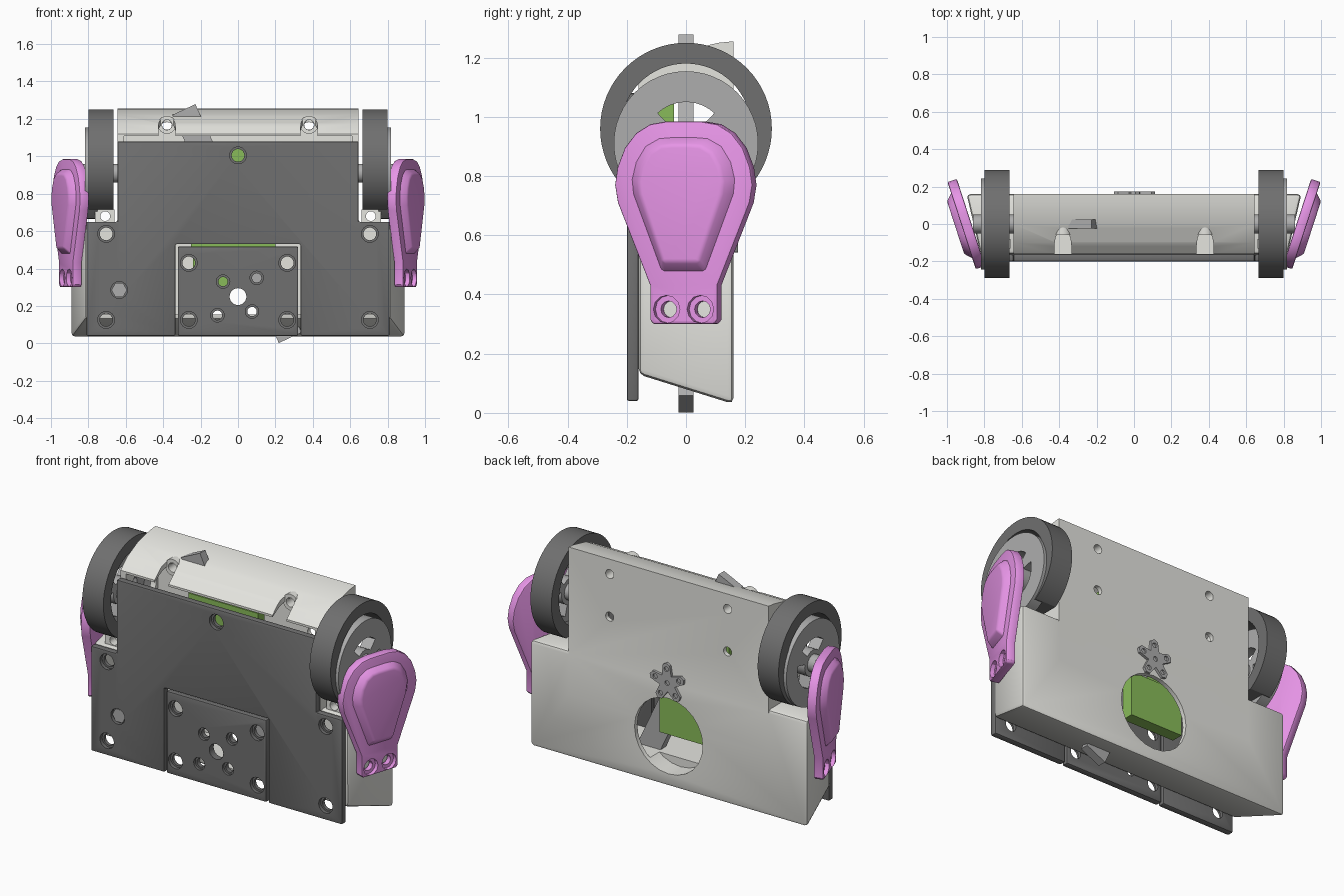
import bpy, bmesh, math
from mathutils import Matrix, Vector

if "Cube" in bpy.data.objects:
    bpy.data.objects.remove(bpy.data.objects["Cube"])


def mat(name, c):
    m = bpy.data.materials.new(name)
    m.diffuse_color = (*c, 1)
    m.use_nodes = True
    m.node_tree.nodes["Principled BSDF"].inputs["Base Color"].default_value = m.diffuse_color
    return m


LIGHT = mat("light_grey", (.78, .78, .74))
MID = mat("mid_grey", (.42, .42, .42))
DARK = mat("dark_grey", (.16, .16, .16))
PINK = mat("pink", (.8, .3, .8))
GREEN = mat("green", (.25, .5, .1))


def finish(name, bm, m=None):
    bmesh.ops.recalc_face_normals(bm, faces=bm.faces)
    me = bpy.data.meshes.new(name)
    bm.to_mesh(me)
    bm.free()
    ob = bpy.data.objects.new(name, me)
    bpy.context.collection.objects.link(ob)
    if m:
        me.materials.append(m)
    return ob


def place(axis, a, b, d):
    return {'x': (d, a, b), 'y': (a, d, b), 'z': (a, b, d)}[axis]


def loft(bm, axis, p0, d0, p1, d1):
    lo = [bm.verts.new(place(axis, a, b, d0)) for a, b in p0]
    hi = [bm.verts.new(place(axis, a, b, d1)) for a, b in p1]
    bm.faces.new(lo)
    bm.faces.new(hi)
    n = len(lo)
    for i in range(n):
        bm.faces.new((lo[i], lo[(i + 1) % n], hi[(i + 1) % n], hi[i]))


def prism(name, axis, polys, d0, d1, m=None):
    bm = bmesh.new()
    for p in polys:
        loft(bm, axis, p, d0, p, d1)
    return finish(name, bm, m)


def circle(a, b, r, n=24):
    return [(a + r * math.cos(2 * math.pi * i / n), b + r * math.sin(2 * math.pi * i / n)) for i in range(n)]


def rect(a0, a1, b0, b1):
    return [(a0, b0), (a1, b0), (a1, b1), (a0, b1)]


def mirrored(half):
    return half + [(-a, b) for a, b in reversed(half)]


def apply(ob, mod):
    bpy.ops.object.select_all(action='DESELECT')
    bpy.context.view_layer.objects.active = ob
    ob.select_set(True)
    bpy.ops.object.modifier_apply(modifier=mod.name)


def boolean(ob, other, op='DIFFERENCE'):
    mod = ob.modifiers.new("cut", 'BOOLEAN')
    mod.operation, mod.object, mod.solver = op, other, 'EXACT'
    apply(ob, mod)
    bpy.data.objects.remove(other)


def bevel(ob, w, seg=2):
    mod = ob.modifiers.new("bevel", 'BEVEL')
    mod.width, mod.segments, mod.limit_method = w, seg, 'ANGLE'
    mod.angle_limit = math.radians(40)
    apply(ob, mod)


def smooth(ob):
    bpy.ops.object.select_all(action='DESELECT')
    bpy.context.view_layer.objects.active = ob
    ob.select_set(True)
    bpy.ops.object.shade_smooth_by_angle(angle=math.radians(30))


def bore(ob, spots, r, y0, y1):
    boolean(ob, prism("cutter", 'y', [circle(a, b, r) for a, b in spots], y0, y1))


# Body shell: tapered lower box joined to the upper box with a sloped roof
bm = bmesh.new()
loft(bm, 'y', rect(-.82, .82, .13, .65), -.16, rect(-.895, .895, .03, .65), .16)
body = finish("body_shell", bm, LIGHT)
bevel(body, .02)
roof = [(.16, 1.255), (.11, 1.25), (0, 1.225), (-.1, 1.175), (-.16, 1.12)]
boolean(body, prism("upper", 'x', [[(-.16, .4), (.16, .4)] + roof], -.645, .645), 'UNION')
# Hollow inside, open at the front
boolean(body, prism("cutter", 'y', [rect(-.79, .79, .155, .62)], -.3, .135))
boolean(body, prism("cutter", 'x', [[(-.3, .5), (.135, .5), (.135, 1.225), (.1, 1.222),
                                     (0, 1.195), (-.1, 1.145), (-.3, 1.02)]], -.61, .61))
# Axle openings, round rear window, rear screw holes, roof screw notches
boolean(body, prism("cutter", 'x', [circle(0, .97, .12)], -.7, .7))
bore(body, [(0, .325)], .22, .05, .3)
bore(body, [(s * .38, z) for s in (1, -1) for z in (.92, 1.168)], .026, .05, .3)
boolean(body, prism("cutter", 'z', [[(s * .38 + .045 * math.cos(t), -.12 + .095 * math.sin(t))
                                     for t in [math.pi * i / 12 for i in range(13)]]
                                    + [(s * .38 - .045, -.3), (s * .38 + .045, -.3)]
                                    for s in (1, -1)], 1.0, 1.4))
smooth(body)

# Screw posts under the roof
posts = prism("screw_posts", 'y', [circle(s * .38, 1.168, .048) for s in (1, -1)], -.06, .14, LIGHT)
bore(posts, [(s * .38, 1.168) for s in (1, -1)], .027, -.3, .3)
smooth(posts)

# Front plate with the lower notch
plate = prism("front_plate", 'y', [mirrored([(.335, .04), (.81, .04), (.81, .65),
                                             (.645, .65), (.645, 1.08)])[:5]
                                   + [(-.645, 1.08), (-.645, .65), (-.81, .65), (-.81, .04),
                                      (-.335, .04), (-.335, .53), (.335, .53)]], -.2, -.16, DARK)
bevel(plate, .008, 2)
spots = [(s * .705, z) for s in (1, -1) for z in (.585, .125)] + [(0, 1.005), (-.635, .285)]
bore(plate, spots, .045, -.3, -.18)
bore(plate, spots, .034, -.3, 0)
smooth(plate)
prism("plate_screw", 'y', [circle(-.635, .285, .042, 6)], -.19, -.15, MID)

# Removable centre panel
panel = prism("centre_panel", 'y', [rect(-.322, .322, .04, .518)], -.2, -.16, DARK)
bevel(panel, .008, 2)
spots = [(s * .263, z) for s in (1, -1) for z in (.43, .125)]
small = [(-.08, .33), (.1, .35), (-.11, .15), (.075, .17)]
bore(panel, spots, .045, -.3, -.18)
bore(panel, spots, .034, -.3, 0)
bore(panel, small, .036, -.3, -.185)
bore(panel, small, .025, -.3, 0)
bore(panel, [(0, .25)], .045, -.3, 0)
smooth(panel)

# Inner boards and the diagonal bar poking out of top and bottom
prism("rear_board", 'y', [rect(-.24, .1, .3, .56)], .03, .1, GREEN)
prism("front_board", 'y', [rect(-.25, .2, .5, 1.07)], -.1, -.04, GREEN)
bar = prism("diagonal_bar", 'y', [rect(-.0675, .0675, -.673, .673)], -.025, .025, MID)
bar.matrix_world = Matrix.Translation((-.005, 0, .64)) @ Matrix.Rotation(math.radians(-25), 4, 'Y')
bar.data.transform(bar.matrix_world)
bar.matrix_world = Matrix()

# Star-shaped horn on the back
star = []
for i in range(5):
    for da, r in ((-.22, .105), (.0, .115), (.22, .105), (.628, .05)):
        t = 2 * math.pi * i / 5 + da + .25
        star.append((r * math.cos(t), .64 + r * math.sin(t)))
horn = prism("star_horn", 'y', [star], .15, .175, MID)
bore(horn, [(.08 * math.cos(2 * math.pi * i / 5 + .25), .64 + .08 * math.sin(2 * math.pi * i / 5 + .25))
            for i in range(5)] + [(0, .64)], .014, .165, .3)

for s, side in ((1, "right"), (-1, "left")):
    # Tyre, cut flat at the bottom
    tyre = prism(side + "_tyre", 'x', [circle(0, .96, .29, 64)], s * .665, s * .8, DARK)
    boolean(tyre, prism("cutter", 'x', [circle(0, .96, .22, 64)], s * .6, s * .9))
    boolean(tyre, prism("cutter", 'x', [rect(-.4, .4, .5, .715)], s * .6, s * .9))
    smooth(tyre)
    # Hub disc with curved slots
    hub = prism(side + "_hub", 'x', [circle(0, .91, .244, 48)], s * .75, s * .818, MID)
    slots = []
    for k in range(3):
        ts = [math.pi / 2 + 2 * math.pi * k / 3 + .75 * (i / 6 - 1) for i in range(13)]
        slots.append([(.14 * math.cos(t), .91 + .14 * math.sin(t)) for t in ts]
                     + [(.075 * math.cos(t), .91 + .075 * math.sin(t)) for t in reversed(ts)])
    boolean(hub, prism("cutter", 'x', slots, s * .6, s * .9))
    smooth(hub)
    smooth(prism(side + "_axle", 'x', [circle(0, .91, .05)], s * .6, s * .86, MID))
    # Small bracket below the wheel
    bracket = prism(side + "_bracket", 'y', [rect(s * .66, s * .765, .63, .715)], -.13, -.08, LIGHT)
    bore(bracket, [(s * .71, .68)], .026, -.3, 0)

    # Paddle: flat rim with bolt holes and a raised middle
    rim = mirrored([(.11, .3), (.12, .315), (.12, .43), (.235, .71), (.245, .77), (.236, .83),
                    (.21, .895), (.17, .945), (.12, .975), (.06, .985)])
    paddle = prism(side + "_paddle", 'x', [rim], -.025, .028, PINK)
    bevel(paddle, .008)
    bolts = [(-.06, .35), (.06, .35)]
    boolean(paddle, prism("cutter", 'x', [circle(a, b, .047, 12) for a, b in bolts], .005, .2))
    boolean(paddle, prism("cutter", 'x', [circle(a, b, .028, 12) for a, b in bolts], -.2, .2))
    base = mirrored([(.08, .472), (.185, .74), (.19, .79), (.175, .85), (.14, .905), (.09, .932), (.04, .936)])
    bm = bmesh.new()
    loft(bm, 'x', base, .02, [(a * .78, .73 + (b - .73) * .85) for a, b in base], .062)
    raised = finish(side + "_paddle_centre", bm, PINK)
    bevel(raised, .01, 3)
    for ob in (paddle, raised):
        ob.data.transform(Matrix.Translation((.895, 0, 0)) @ Matrix.Rotation(math.radians(-18), 4, 'Z'))
        if s < 0:
            ob.data.transform(Matrix.Scale(-1, 4, Vector((1, 0, 0))))
            ob.data.flip_normals()
        smooth(ob)
